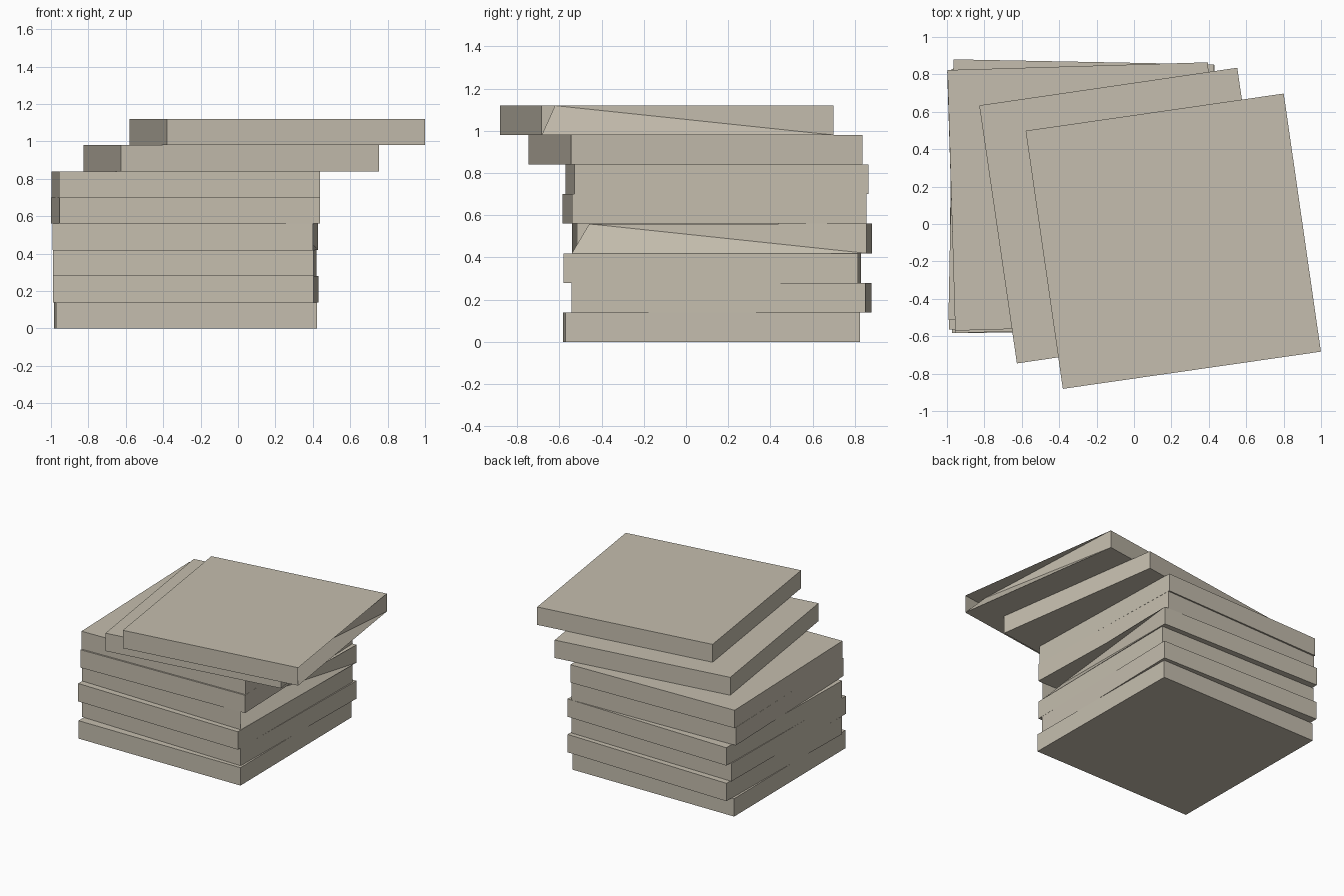
import bpy, bmesh, math

if "Cube" in bpy.data.objects:
    bpy.data.objects.remove(bpy.data.objects["Cube"])

SIDE, THICK = 1.394, 0.14

stone = bpy.data.materials.new("warm_grey_stone")
stone.diffuse_color = (0.56, 0.515, 0.425, 1)
stone.use_nodes = True
stone.node_tree.nodes["Principled BSDF"].inputs["Base Color"].default_value = stone.diffuse_color


def slab(name, level, x, y, angle, chipped=False):
    """Square slab; a chipped one has its right edge hollowed toward the top front corner."""
    bm = bmesh.new()
    bmesh.ops.create_cube(bm, size=1)
    bmesh.ops.scale(bm, vec=(SIDE, SIDE, THICK), verts=bm.verts)
    if chipped:
        h, t = SIDE / 2, THICK / 2
        right = next(f for f in bm.faces if f.normal.x > 0.9)
        corner = {(v.co.y > 0, v.co.z > 0): v for v in right.verts}
        bmesh.ops.delete(bm, geom=[right], context='FACES_ONLY')
        # sloping face running in under the overhanging top
        inner = bm.verts.new((h - 0.12, -h + 0.08, t - 0.001))
        bm.faces.new((corner[False, False], corner[True, False], inner))
        bm.faces.new((corner[True, False], corner[True, True], inner))
    mesh = bpy.data.meshes.new(name)
    bm.to_mesh(mesh)
    bm.free()
    mesh.materials.append(stone)
    ob = bpy.data.objects.new(name, mesh)
    ob.location = (x, y, (level + 0.5) * THICK)
    ob.rotation_euler.z = math.radians(angle)
    bpy.context.collection.objects.link(ob)


# stack from the bottom up: centre x, centre y, turn in degrees, hollowed edge
stack = [
    (-0.282, 0.12, 0.5, False),
    (-0.28, 0.167, -1.1, False),
    (-0.285, 0.125, -0.6, False),
    (-0.282, 0.17, -1.1, True),
    (-0.28, 0.135, 1.8, False),
    (-0.28, 0.147, 1.7, False),
    (-0.037, 0.045, 8.3, False),
    (0.21, -0.092, 8.2, True),
]
for i, (x, y, angle, chipped) in enumerate(stack):
    slab(f"slab_{i + 1}", i, x, y, angle, chipped)
